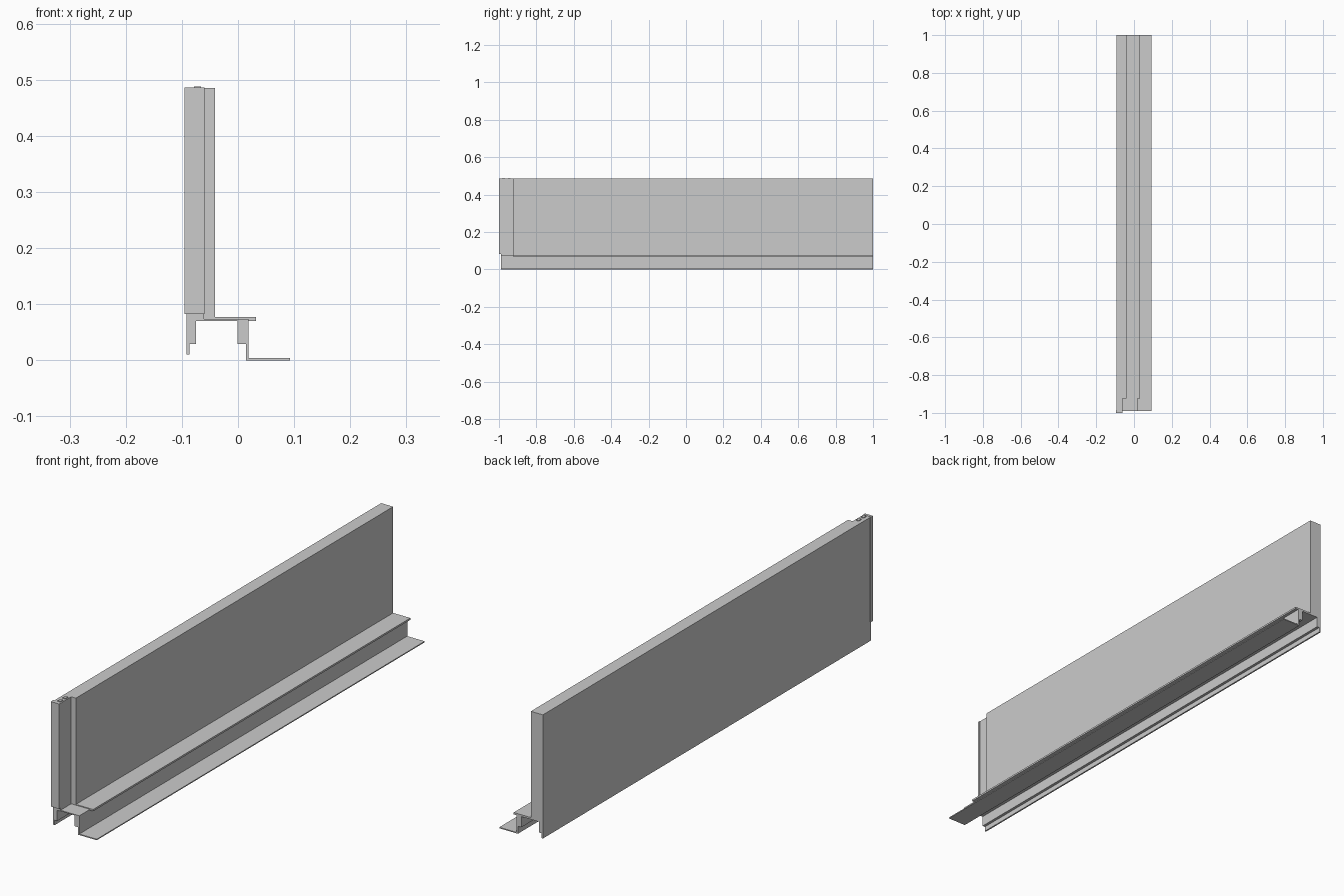
import bpy, bmesh

if "Cube" in bpy.data.objects:
    bpy.data.objects.remove(bpy.data.objects["Cube"])


def extrude_profile(name, points, y0, y1):
    """Solid made by running an x/z outline along y."""
    bm = bmesh.new()
    face = bm.faces.new([bm.verts.new((x, y0, z)) for x, z in points])
    moved = bmesh.ops.extrude_face_region(bm, geom=[face])["geom"]
    verts = [g for g in moved if isinstance(g, bmesh.types.BMVert)]
    bmesh.ops.translate(bm, verts=verts, vec=(0, y1 - y0, 0))
    bmesh.ops.recalc_face_normals(bm, faces=bm.faces)
    mesh = bpy.data.meshes.new(name)
    bm.to_mesh(mesh)
    bm.free()
    obj = bpy.data.objects.new(name, mesh)
    bpy.context.collection.objects.link(obj)
    return obj


def box(name, x0, x1, y0, y1, z0, z1):
    return extrude_profile(name, [(x0, z0), (x1, z0), (x1, z1), (x0, z1)], y0, y1)


FRONT, STEP, BACK = -0.99, -0.925, 1.0

# Thick upright panel, and its thinner tongue at the front end
box("wall_panel", -0.092, -0.041, STEP, BACK, 0.074, 0.485)
box("wall_tongue", -0.092, -0.061, FRONT, STEP, 0.074, 0.485)

# Cap wrapped round the front edge of the tongue, with small top tabs
box("end_cap", -0.095, -0.060, -1.0, FRONT, 0.083, 0.486)
box("end_cap_lip", -0.095, -0.092, FRONT, -0.985, 0.083, 0.486)
for i, y in enumerate((-0.975, -0.945)):
    box(f"top_tab_{i}", -0.078, -0.066, y - 0.008, y + 0.008, 0.485, 0.488)

# Inverted channel base with a long drip skirt on the outer side
extrude_profile("base_channel", [
    (-0.092, 0.010), (-0.086, 0.010), (-0.086, 0.029), (-0.075, 0.029),
    (-0.075, 0.070), (-0.001, 0.070), (-0.001, 0.029), (0.014, 0.029),
    (0.014, 0.074), (-0.092, 0.074)], FRONT, BACK)

# Z-shaped foot strip: top plate, leg and ground flange
extrude_profile("foot_flange", [
    (0.014, 0.0), (0.093, 0.0), (0.093, 0.004), (0.019, 0.004),
    (0.019, 0.074), (0.014, 0.074)], FRONT, BACK)

# Ledge trim that overhangs the leg
extrude_profile("ledge_trim", [
    (-0.041, 0.074), (0.019, 0.074), (0.019, 0.070), (0.032, 0.070),
    (0.032, 0.077), (-0.041, 0.077)], STEP, BACK)
